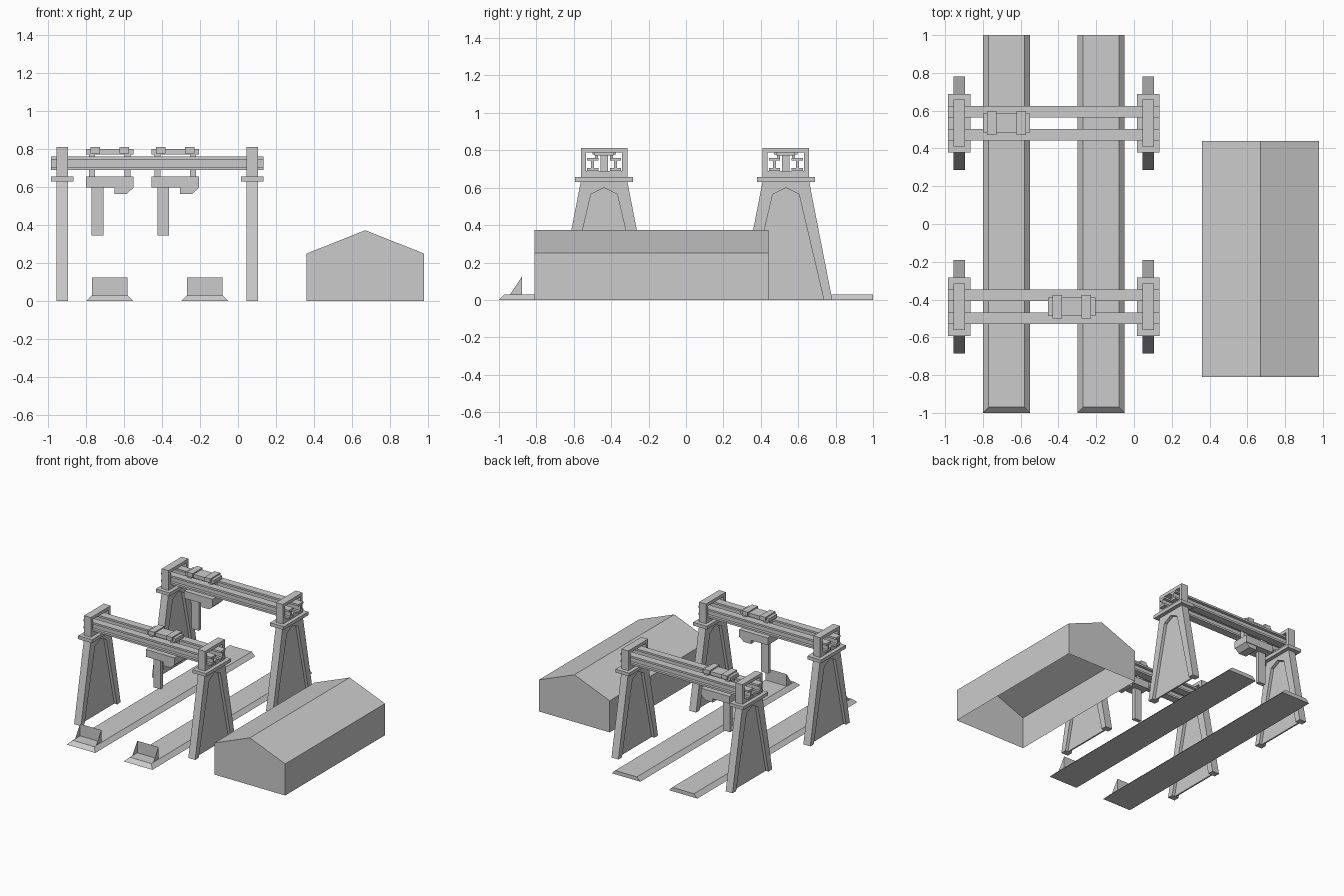
import bpy

if "Cube" in bpy.data.objects:
    bpy.data.objects.remove(bpy.data.objects["Cube"])


def mesh_obj(name, verts, faces):
    me = bpy.data.meshes.new(name)
    me.from_pydata(verts, [], faces)
    me.update()
    ob = bpy.data.objects.new(name, me)
    bpy.context.collection.objects.link(ob)
    return ob


def prism(name, profile, place, a, b, caps=True):
    """Extrude a closed 2D profile from a to b; place(u, v, t) gives xyz."""
    n = len(profile)
    verts = [place(u, v, t) for t in (a, b) for u, v in profile]
    faces = [(i, (i + 1) % n, n + (i + 1) % n, n + i) for i in range(n)]
    if caps:
        faces += [tuple(reversed(range(n))), tuple(range(n, 2 * n))]
    ob = mesh_obj(name, verts, faces)
    import bmesh
    bm = bmesh.new()
    bm.from_mesh(ob.data)
    bmesh.ops.recalc_face_normals(bm, faces=bm.faces)
    bm.to_mesh(ob.data)
    bm.free()
    return ob


def along_x(u, v, t):
    return (t, u, v)


def along_y(u, v, t):
    return (u, t, v)


def box(name, x0, x1, y0, y1, z0, z1):
    return prism(name, [(y0, z0), (y1, z0), (y1, z1), (y0, z1)], along_x, x0, x1)


def shift(profile, d):
    return [(u + d, v) for u, v in profile]


# Track beds with a sloped front end, and buffer stops of plate plus side fins
for x in (-0.675, -0.175):
    b, t, h = 0.125, 0.095, 0.03
    mesh_obj("track_bed",
             [(x - b, -1, 0), (x + b, -1, 0), (x + b, 1, 0), (x - b, 1, 0),
              (x - t, -0.97, h), (x + t, -0.97, h), (x + t, 1, h), (x - t, 1, h)],
             [(3, 2, 1, 0), (4, 5, 6, 7), (0, 1, 5, 4), (1, 2, 6, 5), (2, 3, 7, 6), (3, 0, 4, 7)])
    w, top = 0.093, 0.125
    mesh_obj("buffer_stop",
             [(x - w, -0.94, h), (x - w, -0.877, h), (x - w, -0.877, top),
              (x + w, -0.94, h), (x + w, -0.877, h), (x + w, -0.877, top)],
             [(1, 4, 5, 2), (0, 1, 2), (3, 5, 4)])

# Gabled shed, open underneath
shed = prism("shed", [(0.36, 0), (0.36, 0.25), (0.67, 0.373), (0.98, 0.25), (0.98, 0)],
             along_y, -0.81, 0.44)
me = shed.data
floor = [p for p in me.polygons if all(me.vertices[i].co.z < 0.001 for i in p.vertices)]
keep = [tuple(p.vertices) for p in me.polygons if p not in floor]
verts = [v.co.copy() for v in me.vertices]
me.clear_geometry()
me.from_pydata(verts, [], keep)

A_FRAME = [(-0.248, 0), (-0.125, 0.63), (0.125, 0.63), (0.248, 0), (0.203, 0),
           (0.07, 0.565), (0, 0.6), (-0.07, 0.565), (-0.203, 0)]
PANEL = [(-0.203, 0), (0.203, 0), (0.07, 0.565), (0, 0.6), (-0.07, 0.565)]
I_BEAM = [(-0.03, 0.69), (0.03, 0.69), (0.03, 0.705), (0.008, 0.705), (0.008, 0.745),
          (0.03, 0.745), (0.03, 0.76), (-0.03, 0.76), (-0.03, 0.745), (-0.008, 0.745),
          (-0.008, 0.705), (-0.03, 0.705)]


def gantry(y, tx):
    # Legs with recessed panels, collars and open head frames
    for x in (-0.925, 0.075):
        prism("leg_frame", shift(A_FRAME, y), along_x, x - 0.03, x + 0.03)
        prism("leg_panel", shift(PANEL, y), along_x, x - 0.006, x + 0.006)
        box("leg_collar", x - 0.06, x + 0.06, y - 0.155, y + 0.155, 0.63, 0.656)
        box("head_sill", x - 0.03, x + 0.03, y - 0.124, y + 0.124, 0.656, 0.69)
        box("head_cap", x - 0.03, x + 0.03, y - 0.124, y + 0.124, 0.787, 0.812)
        for s in (-1, 1):
            box("head_post", x - 0.03, x + 0.03, *sorted((y + s * 0.097, y + s * 0.124)), 0.69, 0.787)
    # Twin girders
    for s in (-1, 1):
        prism("girder", shift(I_BEAM, y + s * 0.061), along_x, -0.985, 0.135)
    # Trolley: deck, axle blocks and hangers between the girders
    box("trolley_deck", tx - 0.125, tx + 0.125, y - 0.05, y + 0.05, 0.772, 0.8)
    for dx in (-0.077, 0.077):
        box("axle_block", tx + dx - 0.025, tx + dx + 0.025, y - 0.063, y + 0.063, 0.778, 0.81)
    for dx in (-0.093, 0.093):
        box("hanger", tx + dx - 0.016, tx + dx + 0.016, y - 0.02, y + 0.02, 0.65, 0.775)
        for s in (-1, 1):
            box("trolley_wheel", tx + dx - 0.016, tx + dx + 0.016,
                *sorted((y + s * 0.032, y + s * 0.048)), 0.758, 0.775)
    # Suspended body, cab and lifting mast
    box("trolley_body", tx - 0.125, tx + 0.125, y - 0.065, y + 0.065, 0.597, 0.655)
    prism("cab", [(tx + 0.025, 0.6), (tx + 0.025, 0.565), (tx + 0.09, 0.565), (tx + 0.125, 0.597),
                  (tx + 0.125, 0.6)], along_y, y - 0.06, y + 0.06)
    box("mast", tx - 0.095, tx - 0.032, y - 0.015, y + 0.015, 0.345, 0.6)


gantry(-0.438, -0.33)
gantry(0.534, -0.675)
